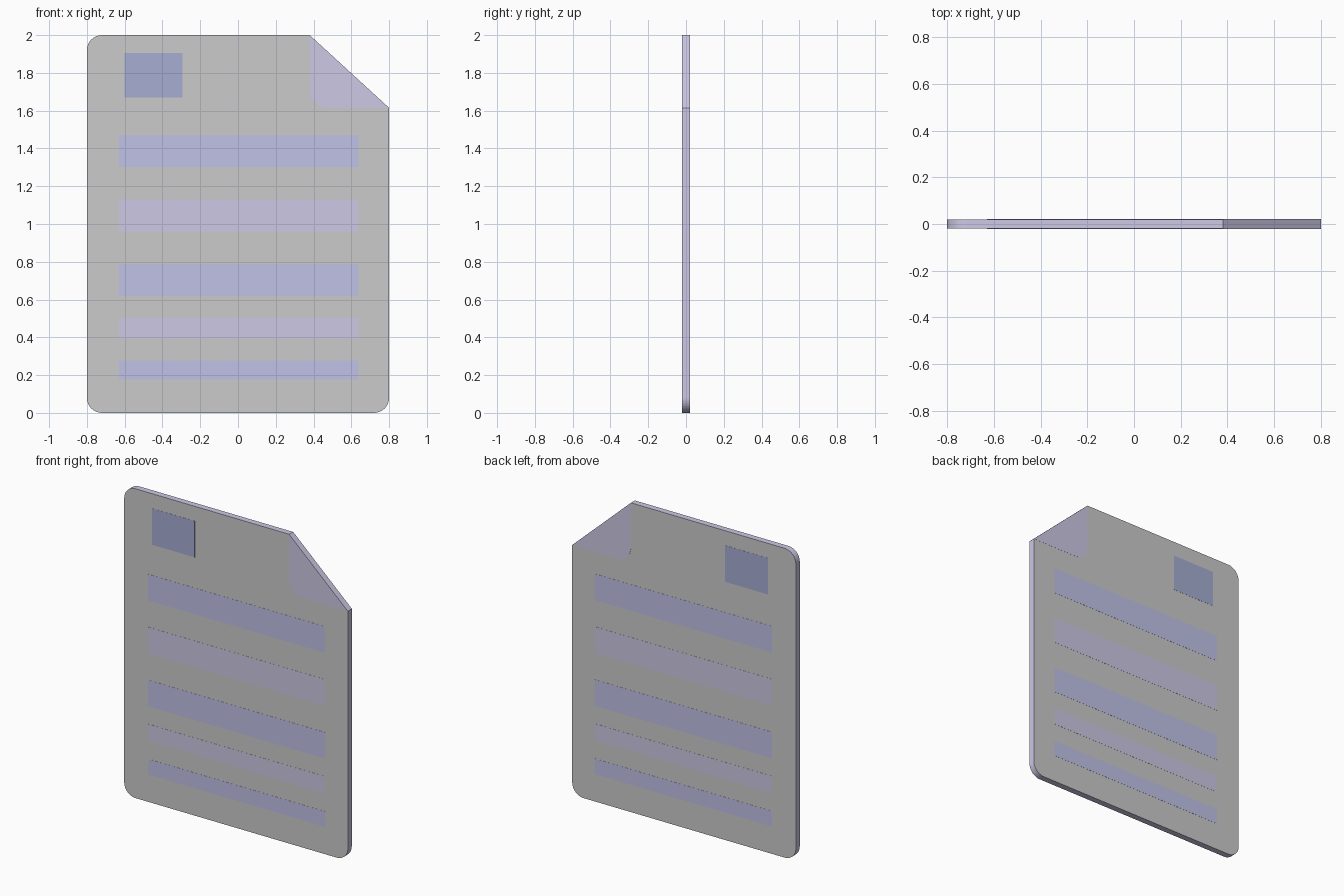
import bpy, bmesh, math

if "Cube" in bpy.data.objects:
    bpy.data.objects.remove(bpy.data.objects["Cube"])

T = 0.02        # half thickness of the sheet
INLAY = 0.0208  # printed areas show on both faces


def material(name, rgb):
    m = bpy.data.materials.new(name)
    m.diffuse_color = (*rgb, 1)
    m.use_nodes = True
    m.node_tree.nodes["Principled BSDF"].inputs["Base Color"].default_value = m.diffuse_color
    return m


GREY = material("paper_grey", (0.8, 0.8, 0.8))
LILAC = material("lilac", (0.61, 0.58, 0.78))
BLUE = material("soft_blue", (0.53, 0.54, 0.80))
SLATE = material("slate_blue", (0.38, 0.42, 0.65))


def arc(cx, cz, r, start, n=8):
    """Quarter-circle corner, counter-clockwise from the start angle."""
    return [(cx + r * math.cos(math.radians(start + 90 * i / n)),
             cz + r * math.sin(math.radians(start + 90 * i / n)))
            for i in range(n + 1)]


def slab(name, outline, half, face_mat, rim_mat):
    """Extrude an x-z outline through y, with separate rim colour."""
    bm = bmesh.new()
    face = bm.faces.new([bm.verts.new((x, -half, z)) for x, z in outline])
    ext = bmesh.ops.extrude_face_region(bm, geom=[face], use_keep_orig=True)
    for v in ext["geom"]:
        if isinstance(v, bmesh.types.BMVert):
            v.co.y = half
    bmesh.ops.recalc_face_normals(bm, faces=bm.faces)
    for f in bm.faces:
        f.material_index = 0 if abs(f.normal.y) > 0.5 else 1
    me = bpy.data.meshes.new(name)
    bm.to_mesh(me)
    bm.free()
    me.materials.append(face_mat)
    me.materials.append(rim_mat)
    ob = bpy.data.objects.new(name, me)
    bpy.context.collection.objects.link(ob)
    return ob


def bar(name, x0, x1, z0, z1, mat):
    slab(name, [(x0, z0), (x1, z0), (x1, z1), (x0, z1)], INLAY, mat, mat)


# Paper sheet: three rounded corners and one clipped corner
R = 0.08
slab("paper_sheet",
     arc(-0.8 + R, R, R, 180) + arc(0.8 - R, R, R, 270)
     + [(0.8, 1.615), (0.38, 2.0)] + arc(-0.8 + R, 2 - R, R, 90),
     T, GREY, LILAC)

# Folded corner with rounded inner tip
F = 0.095
slab("folded_corner",
     arc(0.38 + F, 1.615 + F, F, 180) + [(0.8, 1.615), (0.38, 2.0)],
     INLAY, LILAC, LILAC)

# Picture block
bar("picture_block", -0.60, -0.295, 1.67, 1.905, SLATE)

# Text lines, alternating colours
rows = [(1.302, 1.472), (0.96, 1.13), (0.618, 0.788), (0.395, 0.503), (0.177, 0.277)]
for i, (z0, z1) in enumerate(rows):
    bar(f"text_line_{i + 1}", -0.63, 0.638, z0, z1, LILAC if i % 2 else BLUE)
